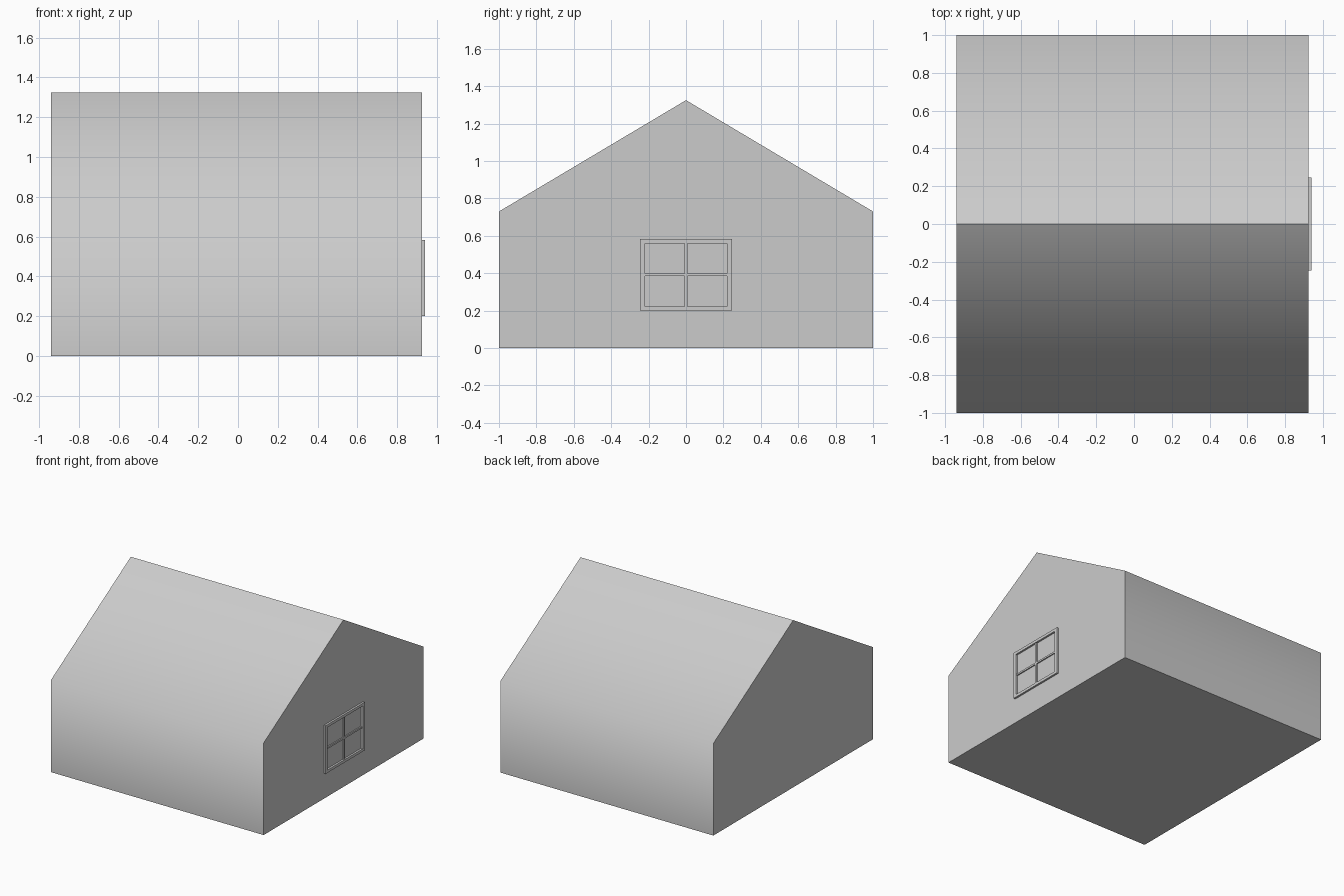
import bpy, bmesh, math

if "Cube" in bpy.data.objects:
    bpy.data.objects.remove(bpy.data.objects["Cube"])

WALL_X = 0.925      # gable wall that carries the window
BACK_X = -0.94


def mesh_object(name, bm):
    bmesh.ops.recalc_face_normals(bm, faces=bm.faces)
    me = bpy.data.meshes.new(name)
    bm.to_mesh(me)
    bm.free()
    ob = bpy.data.objects.new(name, me)
    bpy.context.collection.objects.link(ob)
    return ob


def extrude_profile(name, loop, x0, x1):
    """Extrude a closed (y, z) outline along x."""
    bm = bmesh.new()
    face = bm.faces.new([bm.verts.new((x0, y, z)) for y, z in loop])
    ext = bmesh.ops.extrude_face_region(bm, geom=[face])
    for v in ext["geom"]:
        if isinstance(v, bmesh.types.BMVert):
            v.co.x = x1
    return mesh_object(name, bm)


def rect(y0, y1, z0, z1):
    return [(y0, z0), (y1, z0), (y1, z1), (y0, z1)]


# House body with gabled roof, eaves softly shaded and ridge sharp
house = extrude_profile(
    "house_body", [(-1, 0), (1, 0), (1, 0.73), (0, 1.325), (-1, 0.73)], BACK_X, WALL_X)
bpy.context.view_layer.objects.active = house
house.select_set(True)
bpy.ops.object.shade_smooth_by_angle(angle=math.radians(60.5))

# Window frame: one mitred ring standing off the wall
outer = rect(-0.245, 0.245, 0.20, 0.582)
inner = rect(-0.22, 0.22, 0.222, 0.56)
bm = bmesh.new()
rings = [[bm.verts.new((x, y, z)) for y, z in loop]
         for loop, x in ((outer, WALL_X), (outer, 0.94), (inner, 0.94), (inner, WALL_X))]
for k in range(4):
    a, b = rings[k], rings[(k + 1) % 4]
    for i in range(4):
        j = (i + 1) % 4
        bm.faces.new((a[i], a[j], b[j], b[i]))
mesh_object("window_frame", bm)

# Glazing bars
extrude_profile("window_bar_vertical", rect(-0.007, 0.007, 0.222, 0.56), WALL_X - 0.005, 0.934)
for side, y0, y1 in (("left", -0.22, -0.007), ("right", 0.007, 0.22)):
    extrude_profile("window_bar_" + side, rect(y0, y1, 0.384, 0.398), WALL_X - 0.005, 0.934)
